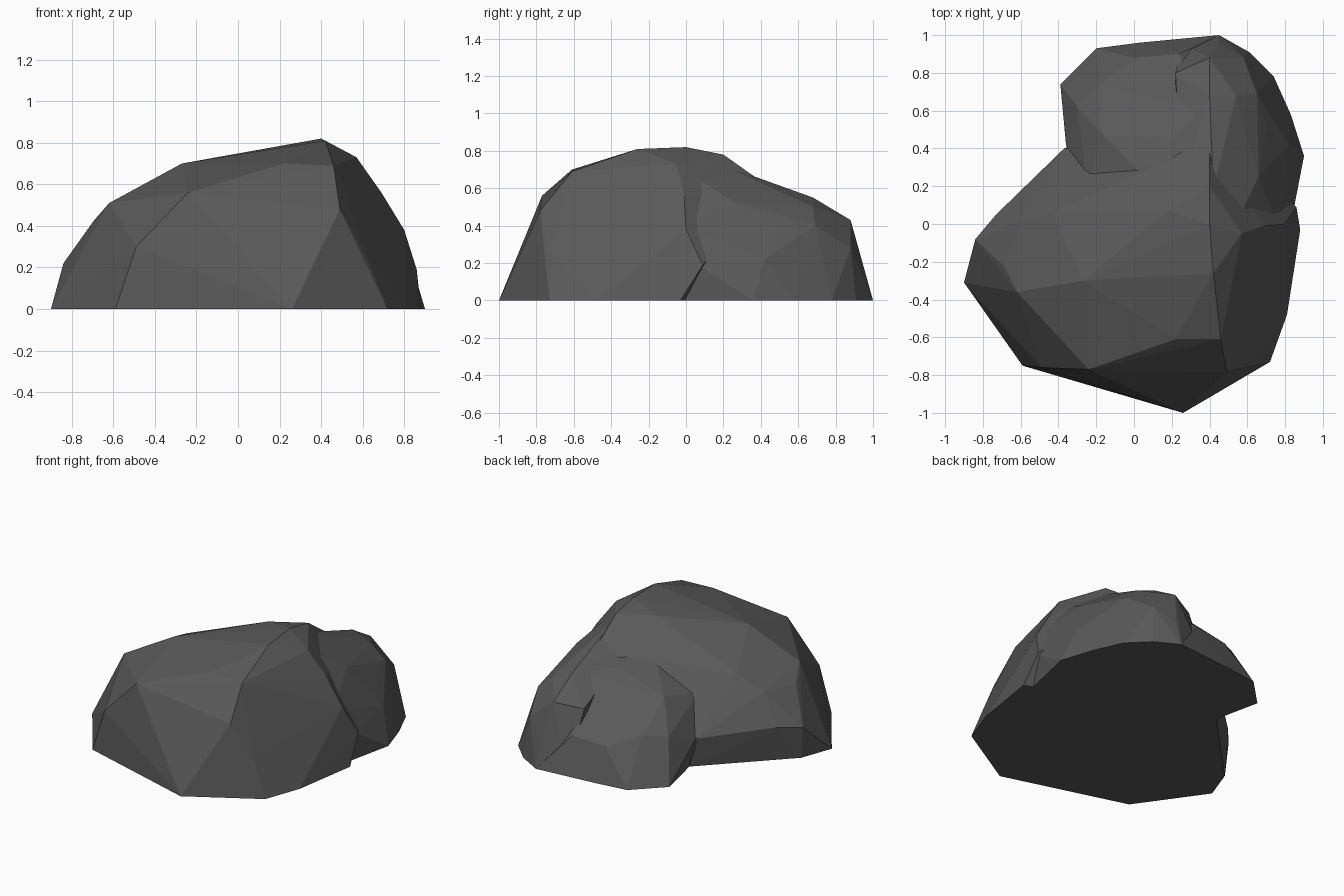
import bpy
import bmesh

# Remove the default cube only
cube = bpy.data.objects.get("Cube")
if cube:
    bpy.data.objects.remove(cube, do_unlink=True)

# Single stone colour
stone = bpy.data.materials.new("dark grey stone")
stone.use_nodes = True
colour = (.1, .1, .1, 1)
stone.diffuse_color = colour
shader = next(n for n in stone.node_tree.nodes if n.type == 'BSDF_PRINCIPLED')
shader.inputs["Base Color"].default_value = colour
shader.inputs["Roughness"].default_value = .9


def boulder(name, footprint, crown):
    """Faceted lump: the tight skin around a ground outline and a few peaks."""
    bm = bmesh.new()
    for x, y in footprint:
        bm.verts.new((x, y, 0))
    for point in crown:
        bm.verts.new(point)
    hull = bmesh.ops.convex_hull(bm, input=bm.verts[:])
    loose = {v for v in hull["geom_interior"] + hull["geom_unused"]
             if isinstance(v, bmesh.types.BMVert)}
    bmesh.ops.delete(bm, geom=list(loose), context='VERTS')
    bmesh.ops.recalc_face_normals(bm, faces=bm.faces[:])
    mesh = bpy.data.meshes.new(name)
    bm.to_mesh(mesh)
    bm.free()
    mesh.materials.append(stone)
    obj = bpy.data.objects.new(name, mesh)
    bpy.context.scene.collection.objects.link(obj)
    return obj


# Large main mass with a steep front and a ridge along the top
rock = boulder(
    "rock",
    [(-.9, -.31), (-.59, -.75), (.26, -1), (.72, -.73), (.81, -.48),
     (.88, -.03), (-.82, -.09), (-.32, .42)],
    [(-.84, -.08, .22), (-.73, .05, .24), (-.69, -.22, .43), (-.62, -.36, .51),
     (-.61, .01, .44), (-.43, .06, .54), (-.49, -.76, .3), (-.24, -.77, .56),
     (-.27, -.3, .7), (.22, -.61, .7), (.46, -.61, .69), (.49, -.78, .48),
     (.18, .07, .78), (.42, -.26, .81), (.4, 0, .82), (.4, .2, .78),
     (.57, -.05, .73), (.69, -.01, .56), (.8, 0, .38), (.86, .09, .19),
     (.62, -.72, .25), (.4, .44, .61), (.08, .31, .56), (-.43, .15, .38),
     (-.37, .4, .2)])

# Low shoulder at the back, beside the notch, rooted in the main mass
back_shoulder = boulder(
    "back_shoulder",
    [(-.32, .43), (-.39, .74), (-.2, .93), (.03, .96), (.24, .96), (.45, 1),
     (.4, 0), (-.25, .1)],
    [(-.36, .42, .19), (-.3, .62, .28), (-.18, .74, .3), (-.17, .48, .46),
     (0, .37, .51), (-.25, .2, .42), (.2, .1, .65), (.05, .68, .42),
     (0, .88, .23), (.24, .9, .25), (.2, .45, .57), (.34, .6, .54)])

# Knobbly lump at the back corner, rooted in the ridge
back_corner = boulder(
    "back_corner",
    [(.86, .2), (.9, .36), (.83, .58), (.74, .78), (.61, .91), (.45, 1),
     (.24, .96), (.2, .1), (.8, -.1)],
    [(.85, .25, .14), (.82, .42, .22), (.66, .25, .53), (.7, .5, .39),
     (.54, .68, .5), (.65, .69, .4), (.4, .68, .55), (.4, .88, .43),
     (.22, .8, .4), (.58, .88, .28), (.43, .45, .62), (.45, .95, .18),
     (.84, .05, .2), (.76, -.02, .4), (.54, 0, .69), (.42, .18, .73),
     (.25, .2, .66)])

# Fuse the lumps into one solid rock
bpy.context.view_layer.objects.active = rock
for lump in (back_shoulder, back_corner):
    fuse = rock.modifiers.new("fuse " + lump.name, 'BOOLEAN')
    fuse.operation = 'UNION'
    fuse.solver = 'EXACT'
    fuse.object = lump
    bpy.ops.object.modifier_apply(modifier=fuse.name)
    bpy.data.objects.remove(lump, do_unlink=True)

# Crisp flat facets
for face in rock.data.polygons:
    face.use_smooth = False
